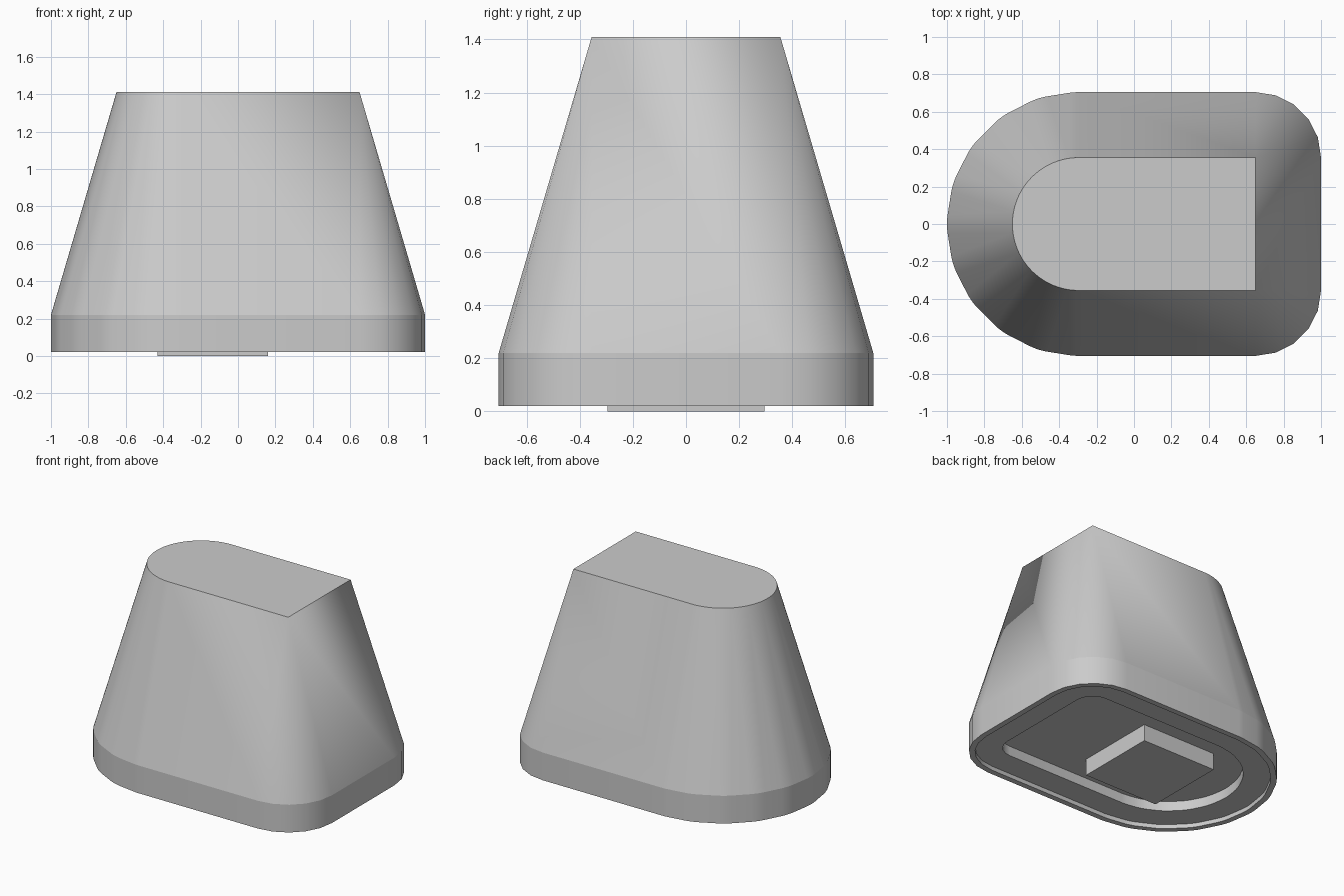
import bpy
import bmesh
from math import sin, cos, radians

cube = bpy.data.objects.get("Cube")
if cube:
    bpy.data.objects.remove(cube, do_unlink=True)

grey = bpy.data.materials.new("light_grey")
grey.use_nodes = True
colour = (0.6, 0.6, 0.6, 1)
grey.diffuse_color = colour
grey.node_tree.nodes["Principled BSDF"].inputs["Base Color"].default_value = colour

HALF = 0.355       # half width of the top, and radius of its round end
FLAT_X = 0.65      # flat end of the top
ROUND_X = -0.295   # centre of the round end
SIDES = 20         # sides of the rounding around the base
STEP = 3           # degrees between outline points
BAND_Z = 0.22


def outline(grow):
    """D-shaped outline, swept outward by a polygon of radius grow."""
    points = []
    for i in range(360 // STEP):
        deg = (i + 0.5) * STEP
        a = radians(deg)
        if cos(a) > 0:
            x, y = FLAT_X, HALF if sin(a) > 0 else -HALF
        else:
            x, y = ROUND_X + HALF * cos(a), HALF * sin(a)
        turn = 360 / SIDES
        b = radians(round(deg / turn) * turn)
        points.append((x + grow * cos(b), y + grow * sin(b)))
    return points


def finish(name, bm):
    bmesh.ops.recalc_face_normals(bm, faces=bm.faces)
    mesh = bpy.data.meshes.new(name)
    bm.to_mesh(mesh)
    bm.free()
    mesh.materials.append(grey)
    obj = bpy.data.objects.new(name, mesh)
    bpy.context.collection.objects.link(obj)
    return obj


# Tapered body: top, sloped wall, straight band, rim, shallow step, pocket
levels = [(0, 1.41), (0.35, BAND_Z), (0.35, 0.02), (0.31, 0.02),
          (0.31, 0.05), (0.13, 0.05), (0.13, 0.12)]
bm = bmesh.new()
rings = [[bm.verts.new((x, y, z)) for x, y in outline(grow)] for grow, z in levels]
for upper, lower in zip(rings, rings[1:]):
    for i in range(len(upper)):
        bm.faces.new((upper[i - 1], lower[i - 1], lower[i], upper[i]))
bm.faces.new(rings[0])
bm.faces.new(rings[-1])
bmesh.ops.remove_doubles(bm, verts=bm.verts, dist=0.0005)
for edge in bm.edges:
    if all(abs(v.co.z - BAND_Z) < 0.001 for v in edge.verts):
        edge.smooth = False
body = finish("tapered_body", bm)

bpy.ops.object.select_all(action="DESELECT")
body.select_set(True)
bpy.context.view_layer.objects.active = body
bpy.ops.object.shade_smooth_by_angle(angle=radians(30))

# Square peg standing down out of the pocket
bm = bmesh.new()
bmesh.ops.create_cube(bm, size=1)
bmesh.ops.scale(bm, vec=(0.59, 0.59, 0.12), verts=bm.verts)
bmesh.ops.translate(bm, vec=(-0.135, 0, 0.06), verts=bm.verts)
finish("square_peg", bm)
